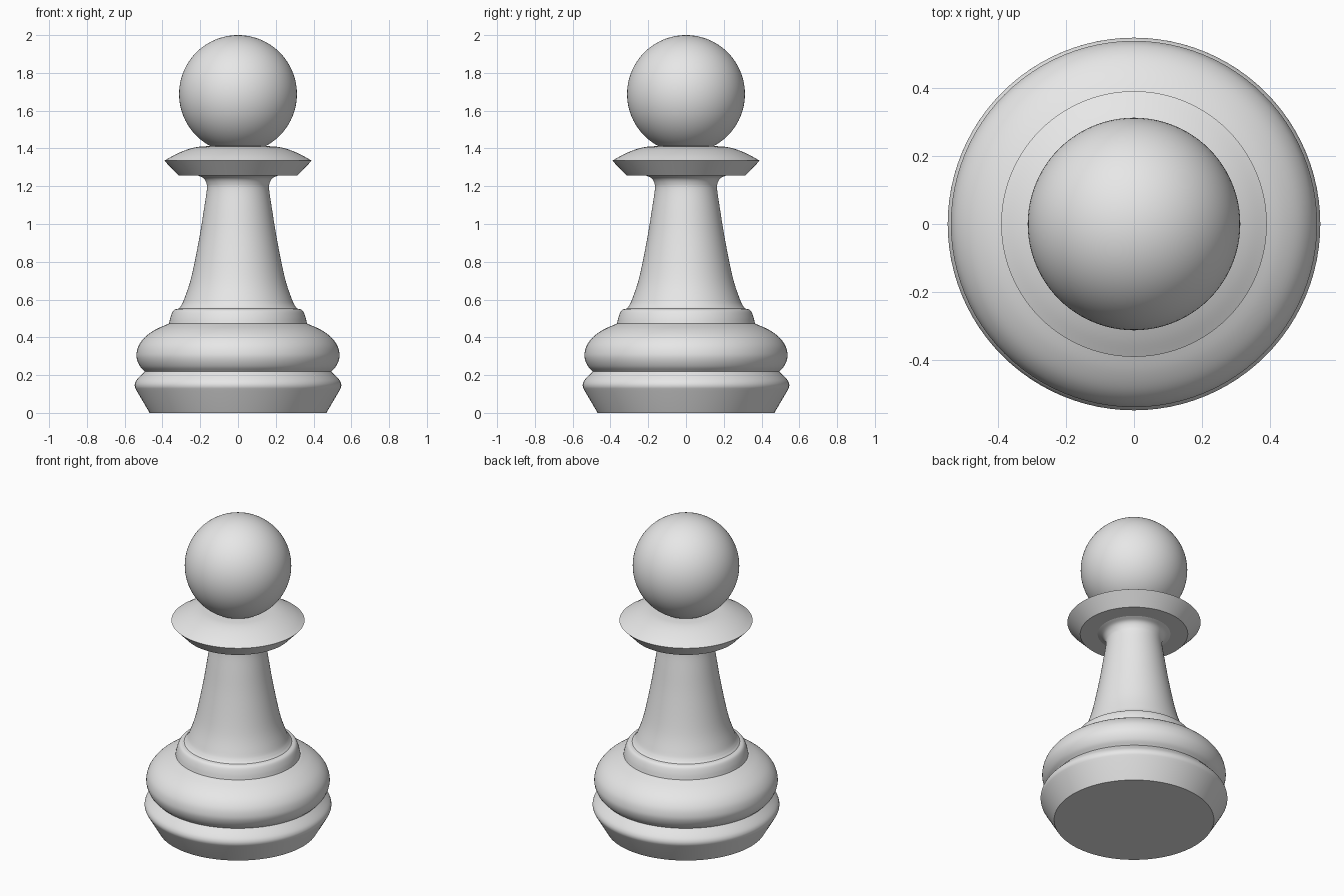
import bpy
import bmesh
import math
from mathutils import Vector

if "Cube" in bpy.data.objects:
    bpy.data.objects.remove(bpy.data.objects["Cube"], do_unlink=True)

SEGMENTS = 96

# One plain grey finish for the whole piece
grey = bpy.data.materials.new("light_grey")
grey.use_nodes = True
colour = (0.8, 0.8, 0.8, 1.0)
grey.diffuse_color = colour
grey.node_tree.nodes["Principled BSDF"].inputs["Base Color"].default_value = colour


def curve_through(points, steps=5):
    """Smooth curve through (radius, height) points; two points stay straight."""
    pts = [Vector((r, 0, z)) for r, z in points]
    if len(pts) == 2:
        return pts
    pts = [2 * pts[0] - pts[1]] + pts + [2 * pts[-1] - pts[-2]]
    out = []
    for a, b, c, d in zip(pts, pts[1:], pts[2:], pts[3:]):
        for i in range(steps):
            t = i / steps
            out.append(0.5 * (2 * b + (c - a) * t + (2 * a - 5 * b + 4 * c - d) * t * t
                              + (3 * b - a - 3 * c + d) * t ** 3))
    return out + [pts[-2]]


def finish(name, bm):
    bmesh.ops.remove_doubles(bm, verts=bm.verts, dist=0.0001)
    bmesh.ops.recalc_face_normals(bm, faces=bm.faces)
    mesh = bpy.data.meshes.new(name)
    bm.to_mesh(mesh)
    bm.free()
    mesh.materials.append(grey)
    obj = bpy.data.objects.new(name, mesh)
    bpy.context.collection.objects.link(obj)
    bpy.ops.object.select_all(action="DESELECT")
    obj.select_set(True)
    bpy.context.view_layer.objects.active = obj
    bpy.ops.object.shade_smooth_by_angle(angle=math.radians(25))


def lathe(name, *runs):
    """Turn a profile made of runs, closed to the axis at both ends."""
    bm = bmesh.new()
    path = [p for run in runs for p in curve_through(run)]
    path = [Vector((0, 0, path[0].z))] + path + [Vector((0, 0, path[-1].z))]
    verts = [bm.verts.new(p) for p in path]
    edges = [bm.edges.new(pair) for pair in zip(verts, verts[1:])
             if (pair[0].co - pair[1].co).length > 0.0001]
    # Runs share end points, so join them before turning
    bmesh.ops.remove_doubles(bm, verts=bm.verts, dist=0.0001)
    bmesh.ops.spin(bm, geom=bm.verts[:] + bm.edges[:], cent=(0, 0, 0), axis=(0, 0, 1),
                   angle=2 * math.pi, steps=SEGMENTS, use_merge=False)
    finish(name, bm)


# Foot: flared cone with a rounded lip
lathe("foot",
      [(0.468, 0), (0.537, 0.118)],
      [(0.537, 0.118), (0.546, 0.138), (0.545, 0.158), (0.532, 0.18), (0.494, 0.22)])

# Cushion bulge above the foot
lathe("base_bulge",
      [(0.494, 0.22), (0.518, 0.245), (0.534, 0.28), (0.537, 0.315), (0.524, 0.36),
       (0.49, 0.404), (0.435, 0.442), (0.365, 0.473)])

# Step ring at the foot of the stem
lathe("step_ring",
      [(0.365, 0.473), (0.358, 0.505), (0.347, 0.534), (0.335, 0.547), (0.315, 0.552)])

# Tapering stem that flares out at both ends
lathe("stem",
      [(0.315, 0.552), (0.302, 0.567), (0.286, 0.6), (0.248, 0.715), (0.206, 0.92),
       (0.18, 1.08), (0.165, 1.18), (0.167, 1.215), (0.182, 1.242), (0.213, 1.257)])

# Collar disc with a knife-edge rim and domed top
lathe("collar",
      [(0.315, 1.257), (0.39, 1.335)],
      [(0.39, 1.335), (0.335, 1.366), (0.275, 1.392), (0.22, 1.407), (0.165, 1.412)])

# Ball head
ball = bmesh.new()
bmesh.ops.create_uvsphere(ball, u_segments=SEGMENTS, v_segments=48, radius=0.312)
bmesh.ops.translate(ball, verts=ball.verts, vec=(0, 0, 1.688))
finish("ball_head", ball)
